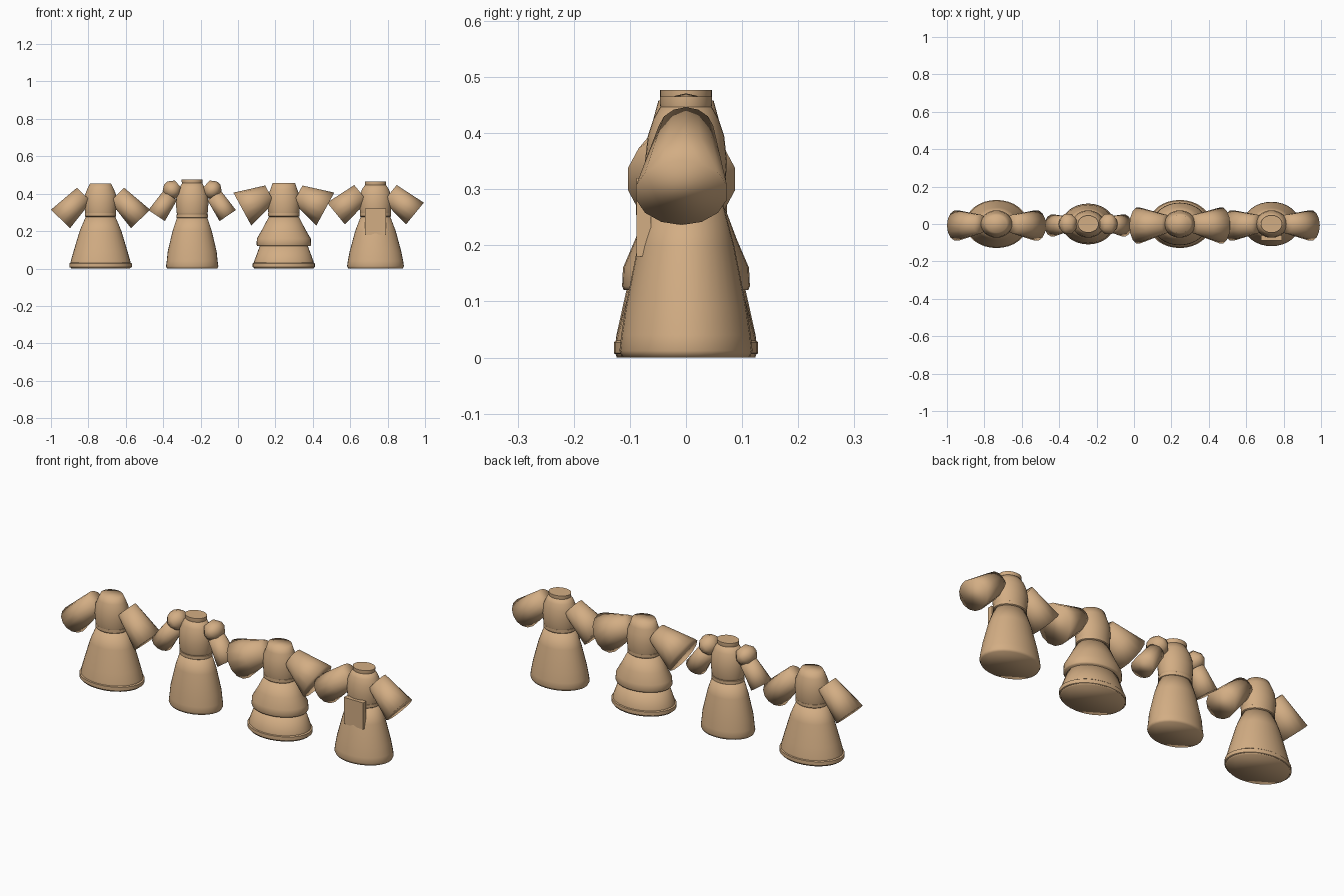
import bpy, bmesh, math
from mathutils import Vector

if "Cube" in bpy.data.objects:
    bpy.data.objects.remove(bpy.data.objects["Cube"])

cloth = bpy.data.materials.new("tan cloth")
cloth.diffuse_color = (0.65, 0.42, 0.23, 1)
cloth.use_nodes = True
cloth.node_tree.nodes["Principled BSDF"].inputs["Base Color"].default_value = cloth.diffuse_color


def finish(name, bm, smooth=True, angle=None):
    bmesh.ops.recalc_face_normals(bm, faces=bm.faces)
    me = bpy.data.meshes.new(name)
    bm.to_mesh(me)
    bm.free()
    me.materials.append(cloth)
    ob = bpy.data.objects.new(name, me)
    bpy.context.collection.objects.link(ob)
    if smooth:
        me.polygons.foreach_set("use_smooth", [True] * len(me.polygons))
    if angle:
        bpy.context.view_layer.objects.active = ob
        ob.select_set(True)
        bpy.ops.object.shade_smooth_by_angle(angle=math.radians(angle))
        ob.select_set(False)
    return ob


def loft(name, rings, sides, angle=None):
    """Skin capped rings, each given as centre, side axis a, side axis b."""
    bm = bmesh.new()
    loops = []
    for c, a, b in rings:
        loops.append([bm.verts.new(c + a * math.cos(t) + b * math.sin(t))
                      for t in (2 * math.pi * i / sides for i in range(sides))])
    for lo, hi in zip(loops, loops[1:]):
        for i in range(sides):
            j = (i + 1) % sides
            bm.faces.new((lo[i], lo[j], hi[j], hi[i]))
    bm.faces.new(loops[0])
    bm.faces.new(loops[-1])
    return finish(name, bm, True, angle)


def turned(name, x, profile, angle=None):
    """Oval body of (z, half width, depth ratio) rows."""
    return loft(name, [(Vector((x, 0, z)), Vector((r, 0, 0)), Vector((0, r * k, 0)))
                       for z, r, k in profile], 32, angle)


def sleeve(name, x, side, start, end, r0, r1, d0, d1):
    """Flared sleeve; start and end are (offset, z)."""
    p = Vector((x + side * start[0], 0, start[1]))
    q = Vector((x + side * end[0], -0.008, end[1]))
    n = (q - p).normalized()
    up = Vector((-n.z * side, 0, n.x * side))
    y = Vector((0, 1, 0))
    mid = p.lerp(q, 0.5)
    loft(name, [(p, up * r0, y * d0),
                (mid, up * (r0 + r1) / 2, y * (d0 + d1) / 2),
                (q, up * r1, y * d1)], 14)


def belt(name, x, z, r):
    turned(name, x, [(z - .012, r - .003, .82), (z - .008, r + .003, .82),
                     (z + .008, r + .003, .82), (z + .012, r - .003, .82)], 40)


def hem(name, x, r):
    turned(name, x, [(.006, r - .003, .77), (.008, r, .77), (.027, r, .77), (.031, r - .006, .77)], 40)


def bodice(name, x, top, neck):
    turned(name, x, [(.27, .076, .82), (.30, .083, .84), (.35, .087, .84), (.395, .083, .82),
                     (.425, .071, .82), (top, neck, .82)])


def collar(name, x, z0, z1, r):
    turned(name, x, [(z0 - .012, r - .003, .82), (z0, r, .82), (z1, r, .82)], 40)


def skirt(name, x, r):
    turned(name, x, [(0, r - .006, .78), (.012, r, .78), (.04, r - .004, .78),
                     (.09, r * .60 + .047, .78), (.2, r * .3 + .063, .79), (.275, .08, .82)])


XS = (-.735, -.245, .245, .735)

# Plain robe with hem band
skirt("plain_skirt", XS[0], .163)
hem("plain_hem", XS[0], .167)
bodice("plain_bodice", XS[0], .455, .056)
belt("plain_belt", XS[0], .288, .081)

# Puff-shouldered robe
skirt("puff_robe_skirt", XS[1], .14)
bodice("puff_robe_bodice", XS[1], .46, .052)
belt("puff_robe_belt", XS[1], .28, .081)
collar("puff_robe_collar", XS[1], .464, .477, .056)

# Tiered robe
turned("lower_tier", XS[2], [(0, .158, .78), (.012, .164, .78), (.04, .158, .78), (.13, .125, .78)])
hem("tiered_hem", XS[2], .167)
turned("upper_tier", XS[2], [(.12, .142, .78), (.127, .146, .78), (.16, .144, .78),
                             (.21, .115, .79), (.275, .081, .82)])
bodice("tiered_bodice", XS[2], .458, .06)
belt("tiered_belt", XS[2], .288, .081)

# Robe with front panel
skirt("panel_robe_skirt", XS[3], .152)
bodice("panel_robe_bodice", XS[3], .448, .055)
belt("panel_robe_belt", XS[3], .288, .081)
collar("panel_robe_collar", XS[3], .452, .465, .057)
bm = bmesh.new()
bmesh.ops.create_cube(bm, size=1)
for v in bm.verts:
    v.co = Vector((XS[3] + v.co.x * .112, -.075 + v.co.y * .026, .25 + v.co.z * .14))
finish("front_panel", bm, False)

# Sleeves, mirrored on each robe
for s, tag in ((-1, "left"), (1, "right")):
    sleeve("plain_sleeve_" + tag, XS[0], s, (.088, .395), (.214, .265), .053, .071, .05, .083)
    sleeve("puff_robe_sleeve_" + tag, XS[1], s, (.118, .39), (.19, .283), .044, .053, .042, .06)
    sleeve("tiered_sleeve_" + tag, XS[2], s, (.075, .398), (.222, .318), .052, .1, .05, .098)
    sleeve("panel_robe_sleeve_" + tag, XS[3], s, (.078, .403), (.211, .294), .056, .075, .05, .083)
    # Shoulder puff
    c = Vector((XS[1] + s * .108, 0, .42))
    n = Vector((s * .75, 0, -.66))
    up = Vector((.66, 0, s * .75))
    y = Vector((0, 1, 0))
    loft("shoulder_puff_" + tag, [(c + n * d, up * r, y * r * 1.15) for d, r in
                                  ((-.045, .028), (-.012, .05), (.012, .05), (.04, .03))], 10)
